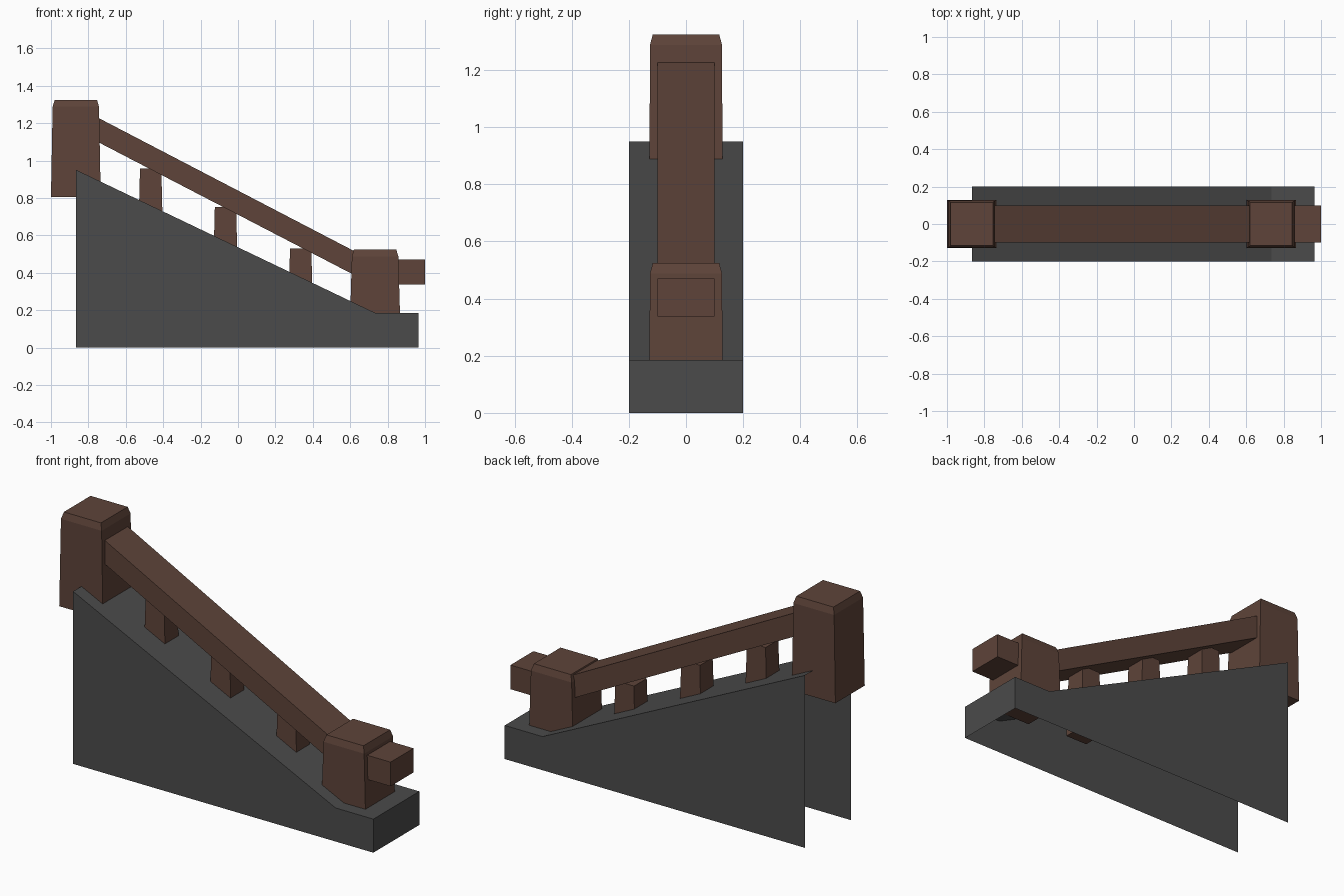
import bpy, bmesh

cube = bpy.data.objects.get("Cube")
if cube:
    bpy.data.objects.remove(cube, do_unlink=True)


def material(name, rgb):
    mat = bpy.data.materials.new(name)
    mat.use_nodes = True
    color = (*rgb, 1)
    mat.diffuse_color = color
    mat.node_tree.nodes["Principled BSDF"].inputs["Base Color"].default_value = color
    return mat


wood = material("brown wood", (0.112, 0.057, 0.041))
stone = material("grey stone", (0.07, 0.07, 0.07))


def finish(bm, name, mat):
    bmesh.ops.recalc_face_normals(bm, faces=bm.faces)
    mesh = bpy.data.meshes.new(name)
    bm.to_mesh(mesh)
    bm.free()
    mesh.materials.append(mat)
    obj = bpy.data.objects.new(name, mesh)
    bpy.context.collection.objects.link(obj)
    return obj


def extrude_profile(name, mat, profile, half, open_edges=()):
    """Extrude an x-z outline across y, leaving out the listed edges."""
    bm = bmesh.new()
    front = [bm.verts.new((x, -half, z)) for x, z in profile]
    back = [bm.verts.new((x, half, z)) for x, z in profile]
    bm.faces.new(front)
    bm.faces.new(back[::-1])
    n = len(profile)
    for i in range(n):
        if i not in open_edges:
            j = (i + 1) % n
            bm.faces.new((front[i], back[i], back[j], front[j]))
    return finish(bm, name, mat)


def stacked_block(name, mat, x, rings):
    """Closed block from rectangular rings of (z, half width, half depth)."""
    bm = bmesh.new()
    loops = []
    for z, w, d in rings:
        corners = ((-w, -d), (w, -d), (w, d), (-w, d))
        loops.append([bm.verts.new((x + a, b, z)) for a, b in corners])
    bm.faces.new(loops[0][::-1])
    bm.faces.new(loops[-1])
    for low, high in zip(loops, loops[1:]):
        for i in range(4):
            j = (i + 1) % 4
            bm.faces.new((low[i], low[j], high[j], high[i]))
    return finish(bm, name, mat)


# Hollow sloped base, open underneath and at the tall end
base = [(-0.865, 0), (0.965, 0), (0.965, 0.185), (0.735, 0.185), (-0.865, 0.95)]
extrude_profile("sloped_base", stone, base, 0.2, open_edges=(0, 4))

# Handrail with a level lower end
rail = [(-0.75, 1.1), (0.72, 0.337), (1.0, 0.337), (1.0, 0.47),
        (0.71, 0.47), (-0.75, 1.23)]
extrude_profile("handrail", wood, rail, 0.1)

# Newel posts with chamfered caps
for name, x, bottom, top in (("upper_post", -0.867, 0.805, 1.325),
                             ("lower_post", 0.733, 0.185, 0.525)):
    stacked_block(name, wood, x, [(bottom, 0.133, 0.128),
                                  (top - 0.037, 0.124, 0.126),
                                  (top, 0.113, 0.116)])

# Tapered balusters
for i, (x, top) in enumerate(((-0.467, 0.957), (-0.067, 0.752), (0.335, 0.53))):
    stacked_block(f"baluster_{i + 1}", wood, x, [(top - 0.37, 0.066, 0.062),
                                                 (top, 0.057, 0.055)])
